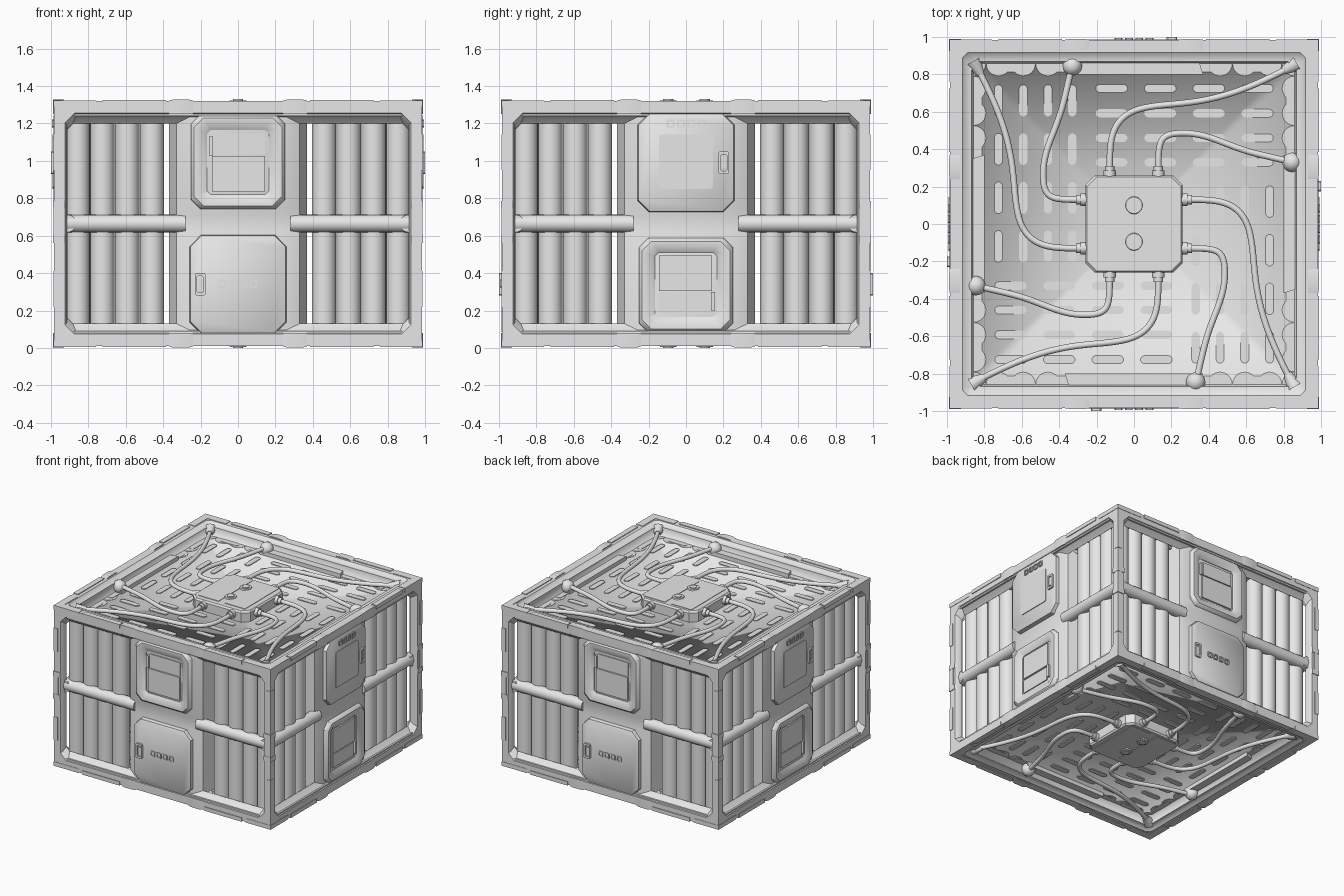
import bpy, bmesh, math
from mathutils import Matrix, Vector

if "Cube" in bpy.data.objects:
    bpy.data.objects.remove(bpy.data.objects["Cube"])

H = 1.33                                  # full height
I4 = Matrix.Identity(4)
UNDER = Matrix.Translation((0, 0, H)) @ Matrix.Diagonal((1, 1, -1, 1))     # top -> underside
FLIP = Matrix.Translation((0, 0, H)) @ Matrix.Rotation(math.pi, 4, 'Y')    # turn a side panel over
spin = lambda k: Matrix.Rotation(k * math.pi / 2, 4, 'Z')

mat = bpy.data.materials.new("light_grey")
mat.diffuse_color = (0.8, 0.8, 0.8, 1)
mat.use_nodes = True
mat.node_tree.nodes["Principled BSDF"].inputs["Base Color"].default_value = mat.diffuse_color
parts = {}


def loft(name, loops, M=I4, ring=False):
    """Bridge equal-length loops; cap the ends, or join last to first if ring."""
    bm = parts.setdefault(name, bmesh.new())
    vs = [[bm.verts.new(M @ Vector(p)) for p in lp] for lp in loops]
    n = len(vs[0])
    pairs = list(zip(vs, vs[1:])) + ([(vs[-1], vs[0])] if ring else [])
    for a, b in pairs:
        for i in range(n):
            j = (i + 1) % n
            bm.faces.new((a[i], a[j], b[j], b[i]))
    if not ring:
        bm.faces.new(vs[0][::-1])
        bm.faces.new(vs[-1])


def octo(u0, u1, v0, v1, c):
    return [(u0 + c, v0), (u1 - c, v0), (u1, v0 + c), (u1, v1 - c),
            (u1 - c, v1), (u0 + c, v1), (u0, v1 - c), (u0, v0 + c)]


def wall(u0, u1, z0, z1, c, d):           # octagon on a side face at depth d
    return [(u, -d, z) for u, z in octo(u0, u1, z0, z1, c)]


def flat(r, c, z):                        # octagon lying flat
    return [(x, y, z) for x, y in octo(-r, r, -r, r, c)]


def box(name, x0, x1, y0, y1, z0, z1, M=I4):
    loft(name, [[(x0, y0, z), (x1, y0, z), (x1, y1, z), (x0, y1, z)] for z in (z0, z1)], M)


def tube(name, p0, p1, r, n=20, M=I4, r1=None):
    p0, p1 = Vector(p0), Vector(p1)
    q = (p1 - p0).to_track_quat('Z', 'Y')
    loft(name, [[p + q @ Vector((rr * math.cos(2 * math.pi * i / n),
                                 rr * math.sin(2 * math.pi * i / n), 0)) for i in range(n)]
                for p, rr in ((p0, r), (p1, r if r1 is None else r1))], M)


def wire(name, pts, M):
    cu = bpy.data.curves.new(name, 'CURVE')
    cu.dimensions = '3D'
    cu.bevel_depth, cu.bevel_resolution, cu.resolution_u = 0.017, 3, 8
    sp = cu.splines.new('NURBS')
    sp.points.add(len(pts) - 1)
    for p, (x, y) in zip(sp.points, pts):
        p.co = (*(M @ Vector((x, y, 1.275))), 1)
    sp.order_u, sp.use_endpoint_u = 4, True
    ob = bpy.data.objects.new(name, cu)
    bpy.context.collection.objects.link(ob)
    cu.materials.append(mat)


# ---- four sides ----
for k in range(4):
    S = spin(k)
    # outer frame with a bevelled opening
    loft("side_frame", [wall(-.983, .983, .01, 1.32, .008, .983),
                        wall(-.925, .925, .075, 1.255, .05, .983),
                        wall(-.915, .915, .085, 1.245, .05, .965),
                        wall(-.912, .912, .13, 1.2, .03, .925),
                        wall(-.975, .975, .02, 1.31, .008, .925)], S, ring=True)
    # centre column, waisted at mid height
    col = []
    for z, d, w in ((.07, .955, .26), (.58, .955, .26), (.62, .945, .24),
                    (.71, .945, .24), (.75, .955, .26), (1.26, .955, .26)):
        col.append([(-w, -d, z), (w, -d, z), (.33, -.925, z), (.37, -.80, z),
                    (-.37, -.80, z), (-.33, -.925, z)])
    loft("centre_column", col, S)
    for s in (-1, 1):
        # upright cells and the bar across them
        for x in ((.46, .592, .725, .857) if s > 0 else (.46, .592, .725)):
            tube("upright_cells", (s * x, -.857, .10), (s * x, -.857, 1.23), .065, 24, S)
        tube("cross_bars", (s * .95, -.912, .665), (s * .28, -.912, .665), .047, 20, S)
        # clips and grips on the long edges, top and bottom
        for M in (S, S @ UNDER):
            loft("edge_clips", [[(s * .24, -y, z), (s * .37, -y, z), (s * .345, -y2, z2), (s * .265, -y2, z2)]
                 for y, z, y2, z2 in ((.93, 1.323, .93, 1.328), (.985, 1.323, .989, 1.328),
                                      (.985, 1.25, .989, 1.25), (.93, 1.25, .93, 1.25))], M, ring=True)
            a, b = sorted((s * .385, s * .725))
            box("edge_grips", a, b, -.989, -.945, 1.295, 1.326, M)
            a, b = sorted((s * .76, s * .985))
            box("corner_caps", a, b, -.986, -.925, 1.29, 1.324, M)
    # clips on the upright corner edge
    for z in (.56, .745):
        box("corner_clips", .925, .989, -.989, -.925, z, z + .04, S)
    box("corner_clips", .945, .987, -.987, -.945, .60, .745, S)
    for z in (.22, .95):
        box("corner_grips", .95, .987, -.987, -.95, z, z + .19, S)

    # centre modules: upside down on the left and right sides
    C = S @ FLIP if k % 2 else S
    loft("window_housing", [wall(-.255, .255, .74, 1.25, .05, .94),
                            wall(-.25, .25, .745, 1.245, .05, .968),
                            wall(-.235, .235, .76, 1.23, .05, .985),
                            wall(-.205, .205, .785, 1.205, .04, .985),
                            wall(-.165, .165, .82, 1.165, .02, .960),
                            wall(-.165, .165, .82, 1.165, .02, .94)], C, ring=True)
    box("window_shutter", -.14, .145, -.967, -.94, .835, 1.025, C)
    box("window_pane", -.125, .145, -.963, -.94, 1.035, 1.145, C)
    box("window_latch", -.155, -.135, -.972, -.94, 1.03, 1.13, C)
    loft("access_plate", [wall(-.26, .26, .075, .605, .06, .94),
                          wall(-.255, .255, .08, .6, .06, .982),
                          wall(-.25, .25, .085, .595, .06, .986)], C)
    # latch with a raised frame
    loft("plate_latch", [wall(-.23, -.175, .28, .40, .006, .98),
                         wall(-.23, -.175, .28, .40, .006, 1.0),
                         wall(-.218, -.187, .295, .385, .006, 1.0),
                         wall(-.218, -.187, .295, .385, .006, .98)], C, ring=True)
    box("plate_latch", -.215, -.19, -.994, -.98, .30, .37, C)
    zb = .13 if k % 2 else .345
    for i in range(4):
        x = -.083 + .055 * i
        loft("plate_buttons", [wall(x - .021, x + .021, zb - .022, zb + .022, .005, .98),
                               wall(x - .021, x + .021, zb - .022, zb + .022, .005, .994),
                               wall(x - .012, x + .012, zb - .013, zb + .013, .004, .994),
                               wall(x - .012, x + .012, zb - .013, zb + .013, .004, .98)], C, ring=True)
    if k % 2:
        loft("plate_hatch", [wall(-.145, .145, .19, .48, .012, .98),
                             wall(-.145, .145, .19, .48, .012, .992)], C)

# ---- top and underside ----
for side, M in (("top", I4), ("bottom", UNDER)):
    # stepped rim
    loft("rim_" + side, [flat(.983, .01, 1.32), flat(.918, .03, 1.32), flat(.905, .035, 1.303),
                         flat(.868, .045, 1.30), flat(.862, .045, 1.24), flat(.975, .01, 1.24)], M, ring=True)
    # sunken deck: soft-shaded tray with a centre point
    bm = parts.setdefault("deck_" + side, bmesh.new())
    a = [bm.verts.new(M @ Vector(p)) for p in flat(.866, .045, 1.298)]
    b = [bm.verts.new(M @ Vector(p)) for p in flat(.858, .045, 1.228)]
    c = bm.verts.new(M @ Vector((0, 0, 1.225)))
    for i in range(8):
        j = (i + 1) % 8
        bm.faces.new((a[i], a[j], b[j], b[i]))
        bm.faces.new((b[i], b[j], c))
    for k in range(4):
        R = M @ spin(k)
        # pinwheel of rounded slots
        for r, y in enumerate((.835, .725, .592, .46, .33)):
            for x in ((-.66, -.39) if r == 0 else ()) + (-.12, .14, .4, .66):
                pts = []
                for sx, a0 in ((1, -90), (-1, 90)):
                    for t in range(0, 181, 36):
                        g = math.radians(a0 + t)
                        pts.append((x + sx * .063 + .022 * math.cos(g), y + .022 * math.sin(g)))
                loft("slots_" + side, [[(*p, z) for p in pts] for z in (1.222, 1.233)], R)
        # cables, plugs and sockets
        wire("cable_long_" + side, [(-.13, .27), (-.13, .36), (-.13, .5), (-.02, .62), (.2, .64),
                                    (.42, .66), (.65, .74), (.84, .84)], R)
        wire("cable_short_" + side, [(.13, .27), (.13, .36), (.13, .47), (.24, .49), (.38, .48),
                                     (.58, .39), (.7, .365), (.85, .33)], R)
        for x in (-.13, .13):
            tube("cable_plugs_" + side, (x, .24, 1.275), (x, .285, 1.275), .033, 14, R)
            tube("cable_plugs_" + side, (x, .28, 1.275), (x, .31, 1.275), .025, 14, R)
        tube("corner_sockets_" + side, (.80, .82, 1.275), (.87, .86, 1.275), .022, 12, R, .045)
        bm = parts.setdefault("ball_sockets_" + side, bmesh.new())
        bmesh.ops.create_uvsphere(bm, u_segments=20, v_segments=12, radius=.052,
                                  matrix=R @ Matrix.Translation((.845, .33, 1.265)))
    # junction box with panels and two knobs
    loft("junction_box_" + side, [flat(.26, .05, 1.22), flat(.26, .05, 1.30), flat(.25, .05, 1.314)], M)
    box("junction_panels_" + side, -.21, -.03, -.21, .23, 1.31, 1.318, M)
    box("junction_panels_" + side, .03, .21, -.21, .23, 1.31, 1.318, M)
    for y in (-.095, .1):
        tube("junction_knobs_" + side, (0, y, 1.31), (0, y, 1.324), .048, 24, M, .044)
        tube("junction_knobs_" + side, (0, y, 1.32), (0, y, 1.33), .028, 24, M)

# ---- turn the collected parts into objects ----
for name, bm in parts.items():
    bmesh.ops.recalc_face_normals(bm, faces=bm.faces[:])
    if name.startswith("deck"):
        bm.normal_update()
        up = sum(f.normal.z for f in bm.faces)
        if (up > 0) != name.endswith("top"):
            bmesh.ops.reverse_faces(bm, faces=bm.faces[:])
    me = bpy.data.meshes.new(name)
    bm.to_mesh(me)
    bm.free()
    me.materials.append(mat)
    me.shade_smooth()
    if not name.startswith("deck"):
        me.set_sharp_from_angle(angle=math.radians(35))
    bpy.context.collection.objects.link(bpy.data.objects.new(name, me))
